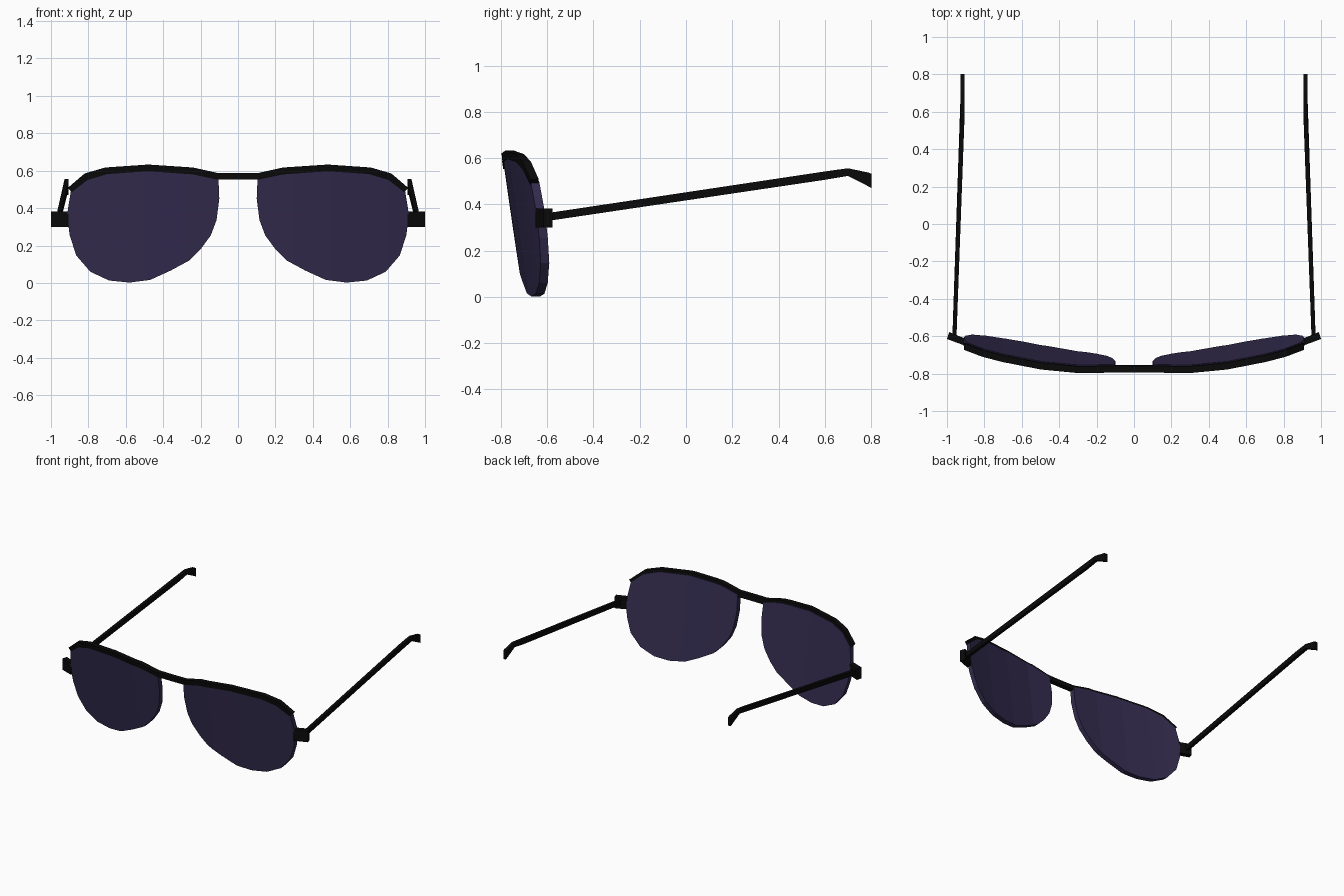
import bpy, bmesh
from mathutils import Vector

cube = bpy.data.objects.get("Cube")
if cube:
    bpy.data.objects.remove(cube)


def material(name, color, roughness):
    m = bpy.data.materials.new(name)
    m.use_nodes = True
    m.diffuse_color = color
    bsdf = m.node_tree.nodes["Principled BSDF"]
    bsdf.inputs["Base Color"].default_value = color
    bsdf.inputs["Roughness"].default_value = roughness
    return m


BLACK = material("frame black", (0.003, 0.003, 0.003, 1), 0.5)
PURPLE = material("dark purple lens", (0.034, 0.025, 0.078, 1), 0.5)

# Wrap of the front face seen from above: (x, y)
WRAP = [(0, -.797), (.3, -.794), (.5, -.773), (.7, -.736), (.8, -.714), (.92, -.683)]
TILT = 0.144


def wrap_y(x, z):
    x = abs(x)
    for (x0, y0), (x1, y1) in zip(WRAP, WRAP[1:]):
        if x <= x1 or x1 == WRAP[-1][0]:
            return y0 + (y1 - y0) * (x - x0) / (x1 - x0) + TILT * (0.6 - z)


def finish(bm, name, mat):
    bmesh.ops.recalc_face_normals(bm, faces=bm.faces[:])
    me = bpy.data.meshes.new(name)
    bm.to_mesh(me)
    bm.free()
    me.materials.append(mat)
    ob = bpy.data.objects.new(name, me)
    bpy.context.collection.objects.link(ob)
    return ob


def extrude(bm, offset):
    geom = bmesh.ops.extrude_face_region(bm, geom=bm.faces[:])["geom"]
    verts = [v for v in geom if isinstance(v, bmesh.types.BMVert)]
    bmesh.ops.translate(bm, verts=verts, vec=offset)


def curved_panel(name, outline, inset, depth, mat):
    """Outline in x, z, sliced into upright strips, wrapped and thickened."""
    bm = bmesh.new()
    bm.faces.new([bm.verts.new((x, 0, z)) for x, z in outline])
    for i in range(-9, 10):
        bmesh.ops.bisect_plane(bm, geom=bm.verts[:] + bm.edges[:] + bm.faces[:],
                               plane_co=(i / 10, 0, 0), plane_no=(1, 0, 0), dist=1e-4)
    for v in bm.verts:
        v.co.y = wrap_y(v.co.x, v.co.z) + inset
    extrude(bm, Vector((0, depth, 0)))
    return finish(bm, name, mat)


def prism(name, points, offset, mat):
    bm = bmesh.new()
    bm.faces.new([bm.verts.new(p) for p in points])
    extrude(bm, Vector(offset))
    return finish(bm, name, mat)


# Brow bar: one strip across both lenses
TOP = [(.11, .588), (.24, .617), (.48, .633), (.71, .617), (.82, .585), (.91, .508)]
LOW = [(.11, .552), (.24, .58), (.48, .597), (.7, .582), (.805, .55), (.888, .486)]


def mirrored(pts):
    return [(-x, z) for x, z in reversed(pts)] + pts


curved_panel("brow_bar", mirrored(TOP) + mirrored(LOW)[::-1], 0, .036, BLACK)

# Aviator lens outline
LENS = [(.105, .57), (.1, .45), (.115, .335), (.145, .255), (.2, .18), (.26, .12),
        (.36, .066), (.47, .016), (.58, .002), (.69, .013), (.79, .06), (.865, .147),
        (.9, .255), (.914, .365), (.893, .495), (.81, .565), (.7, .6), (.48, .615),
        (.24, .6)]

# Hinge footprint in x, y and arm side stations: y, x, low z, high z
HINGE = [(.905, -.65), (1, -.615), (.988, -.578), (.905, -.612)]
ARM = [(-.6, .96, .328, .362), (.6, .916, .506, .542), (.7, .916, .523, .556),
       (.79, .916, .477, .537), (.802, .916, .47, .532)]
WIDTH = .022

for side, s in (("left", 1), ("right", -1)):
    curved_panel(side + "_lens", [(s * x, z) for x, z in LENS], .004, .037, PURPLE)
    prism(side + "_hinge", [(s * x, y, .3) for x, y in HINGE], (0, 0, .082), BLACK)
    edge = [(s * (x - WIDTH / 2), y, lo) for y, x, lo, hi in ARM]
    edge += [(s * (x - WIDTH / 2), y, hi) for y, x, lo, hi in reversed(ARM)]
    prism(side + "_arm", edge, (s * WIDTH, 0, 0), BLACK)
